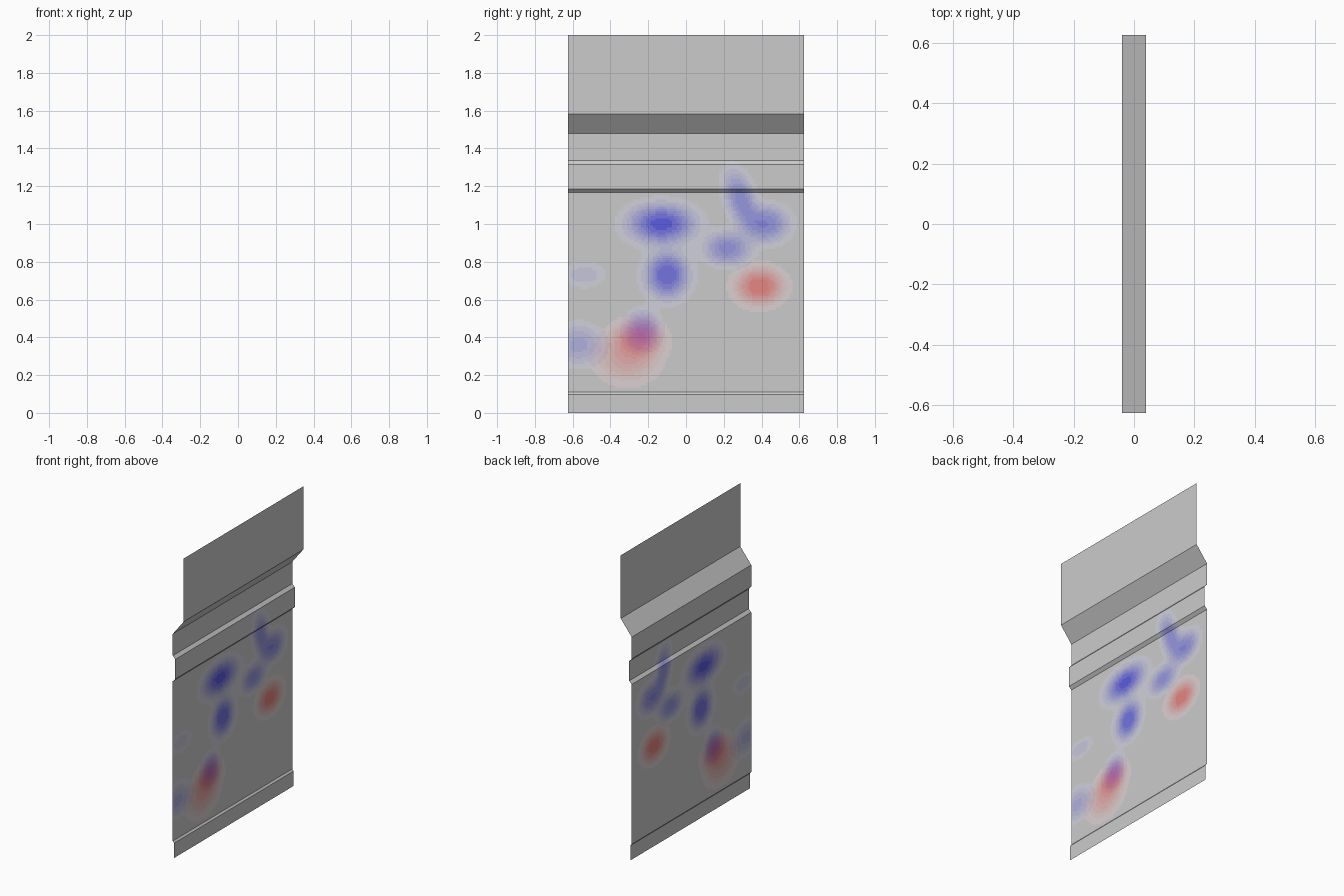
import bpy, bmesh, math

if "Cube" in bpy.data.objects:
    bpy.data.objects.remove(bpy.data.objects["Cube"])

HALF = 0.625      # half width along y
CELL = 0.0125     # size of the painted cells
LEVELS = 10       # colour steps

# Folded cross-section (x, z): a single thin sheet, bottom to top
profile = [(-0.03, 0), (-0.03, 0.098), (-0.04, 0.11), (-0.04, 1.167),
           (-0.022, 1.186), (-0.022, 1.316), (-0.04, 1.336),
           (-0.04, 1.48), (0.04, 1.582), (0.04, 2.0)]

# Paint stains: centre y, centre z, radius y, radius z, strength, lean
blue_spots = [(-0.13, 1.00, 0.20, 0.12, 0.90, 0), (-0.10, 0.73, 0.13, 0.14, 0.85, 0),
              (0.22, 0.87, 0.14, 0.10, 0.60, 0), (0.42, 1.00, 0.14, 0.11, 0.65, 0),
              (0.29, 1.13, 0.09, 0.17, 0.60, -0.25), (-0.54, 0.73, 0.12, 0.07, 0.22, 0),
              (-0.57, 0.36, 0.15, 0.12, 0.38, 0), (-0.23, 0.44, 0.10, 0.11, 0.60, 0)]
red_spots = [(0.39, 0.67, 0.14, 0.11, 0.85, 0), (-0.25, 0.39, 0.14, 0.11, 0.75, 0),
             (-0.31, 0.30, 0.18, 0.15, 0.45, 0)]


def stain(spots, y, z):
    """Stain strength at a point, as a whole colour step."""
    clear = 1.0
    for cy, cz, ry, rz, s, lean in spots:
        dy = (y - cy - lean * (z - cz)) / ry
        dz = (z - cz) / rz
        clear *= 1 - s * math.exp(-1.6 * (dy * dy + dz * dz) ** 1.3)
    return round((1 - clear) * LEVELS)


GREY, BLUE, RED = (0.7, 0.7, 0.7), (0.04, 0.04, 0.75), (0.8, 0.12, 0.1)
mesh = bpy.data.meshes.new("folded_sheet")
slots = {}


def slot(b, r):
    """Material slot for a mix of blue and red steps."""
    if (b, r) not in slots:
        fb, fr = b / LEVELS, r / LEVELS
        total = fb + fr
        cover = 1 - (1 - fb) * (1 - fr)
        col = []
        for g, cb, cr in zip(GREY, BLUE, RED):
            paint = (cb * fb + cr * fr) / total if total else g
            col.append(g * (1 - cover) + paint * cover)
        m = bpy.data.materials.new(f"paint_blue{b}_red{r}")
        m.diffuse_color = (*col, 1)
        m.use_nodes = True
        m.node_tree.nodes["Principled BSDF"].inputs["Base Color"].default_value = m.diffuse_color
        slots[(b, r)] = len(mesh.materials)
        mesh.materials.append(m)
    return slots[(b, r)]


# Rows up the sheet, fine only where it is painted
rows = [profile[0]]
for (x0, z0), (x1, z1) in zip(profile, profile[1:]):
    n = max(1, round((z1 - z0) / CELL)) if 0.05 < z1 < 1.4 else 1
    rows += [(x0 + (x1 - x0) * i / n, z0 + (z1 - z0) * i / n) for i in range(1, n + 1)]

# Sheet surface
bm = bmesh.new()
cols = round(2 * HALF / CELL)
ys = [-HALF + 2 * HALF * i / cols for i in range(cols + 1)]
grid = [[bm.verts.new((x, y, z)) for y in ys] for x, z in rows]
for lower, upper in zip(grid, grid[1:]):
    for i in range(cols):
        f = bm.faces.new((lower[i], lower[i + 1], upper[i + 1], upper[i]))
        c = f.calc_center_median()
        f.material_index = slot(stain(blue_spots, c.y, c.z), stain(red_spots, c.y, c.z))
bm.to_mesh(mesh)
bm.free()
sheet = bpy.data.objects.new("folded_sheet", mesh)
bpy.context.collection.objects.link(sheet)
